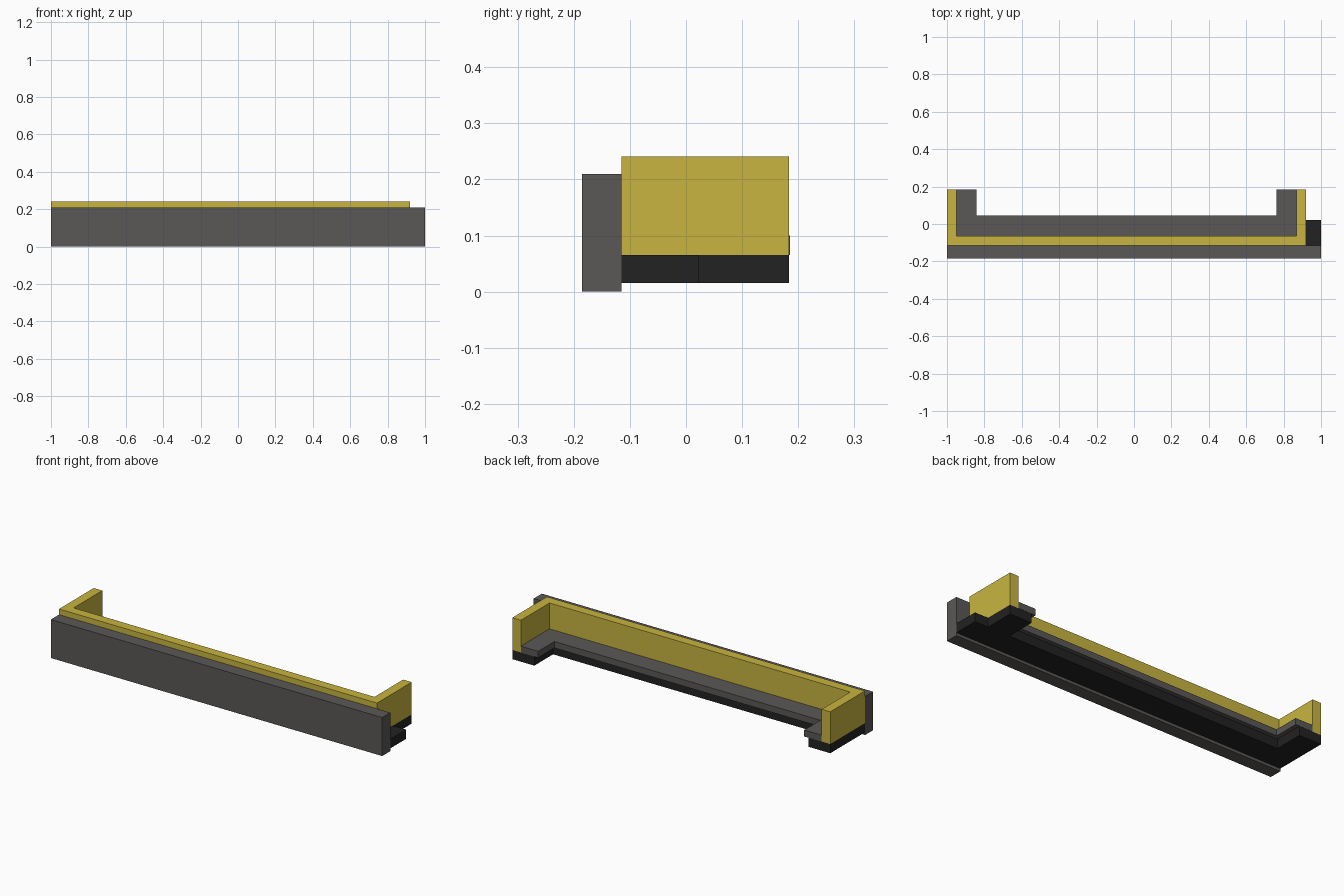
import bpy
import bmesh

cube = bpy.data.objects.get("Cube")
if cube:
    bpy.data.objects.remove(cube, do_unlink=True)


def material(name, rgb):
    mat = bpy.data.materials.new(name)
    mat.use_nodes = True
    color = (*rgb, 1)
    mat.diffuse_color = color
    mat.node_tree.nodes["Principled BSDF"].inputs["Base Color"].default_value = color
    return mat


def extrude_outline(name, outline, bottom, top, mat):
    """Raise a flat plan outline into a solid part."""
    bm = bmesh.new()
    face = bm.faces.new([bm.verts.new((x, y, bottom)) for x, y in outline])
    raised = bmesh.ops.extrude_face_region(bm, geom=[face])["geom"]
    verts = [v for v in raised if isinstance(v, bmesh.types.BMVert)]
    bmesh.ops.translate(bm, verts=verts, vec=(0, 0, top - bottom))
    bmesh.ops.recalc_face_normals(bm, faces=bm.faces)
    mesh = bpy.data.meshes.new(name)
    bm.to_mesh(mesh)
    bm.free()
    mesh.materials.append(mat)
    obj = bpy.data.objects.new(name, mesh)
    bpy.context.collection.objects.link(obj)
    return obj


def u_outline(left, right, front, back, arm, inner):
    """Plan of a bar with an arm reaching back at each end."""
    return [(left, front), (right, front), (right, back), (right - arm, back),
            (right - arm, inner), (left + arm, inner), (left + arm, back), (left, back)]


grey = material("warm grey", (0.102, 0.098, 0.093))
yellow = material("mustard yellow", (0.578, 0.462, 0.051))
black = material("soft black", (0.016, 0.016, 0.016))

LEFT, RIGHT = -1.0, 0.92
FRONT, BACK = -0.115, 0.184
WALL = 0.052

# Front board
board = [(-1, -0.185), (1, -0.185), (1, FRONT), (-1, FRONT)]
extrude_outline("front_board", board, 0, 0.21, grey)

# Upright wall wrapping the front and both ends
extrude_outline("wall", u_outline(LEFT, RIGHT, FRONT, BACK, WALL, FRONT + WALL),
                0.065, 0.241, yellow)

# Ledge inside the wall
extrude_outline("ledge", u_outline(LEFT + WALL, RIGHT - WALL, FRONT + WALL, BACK + 0.001,
                                   0.105, 0.045), 0.065, 0.1, grey)

# Base under the wall, with a short extension at one end
base = u_outline(LEFT, RIGHT, FRONT, BACK, 0.133, 0.022)
base[1:2] = [(1, FRONT), (1, 0.022), (RIGHT, 0.022)]
extrude_outline("base", base, 0.015, 0.065, black)
